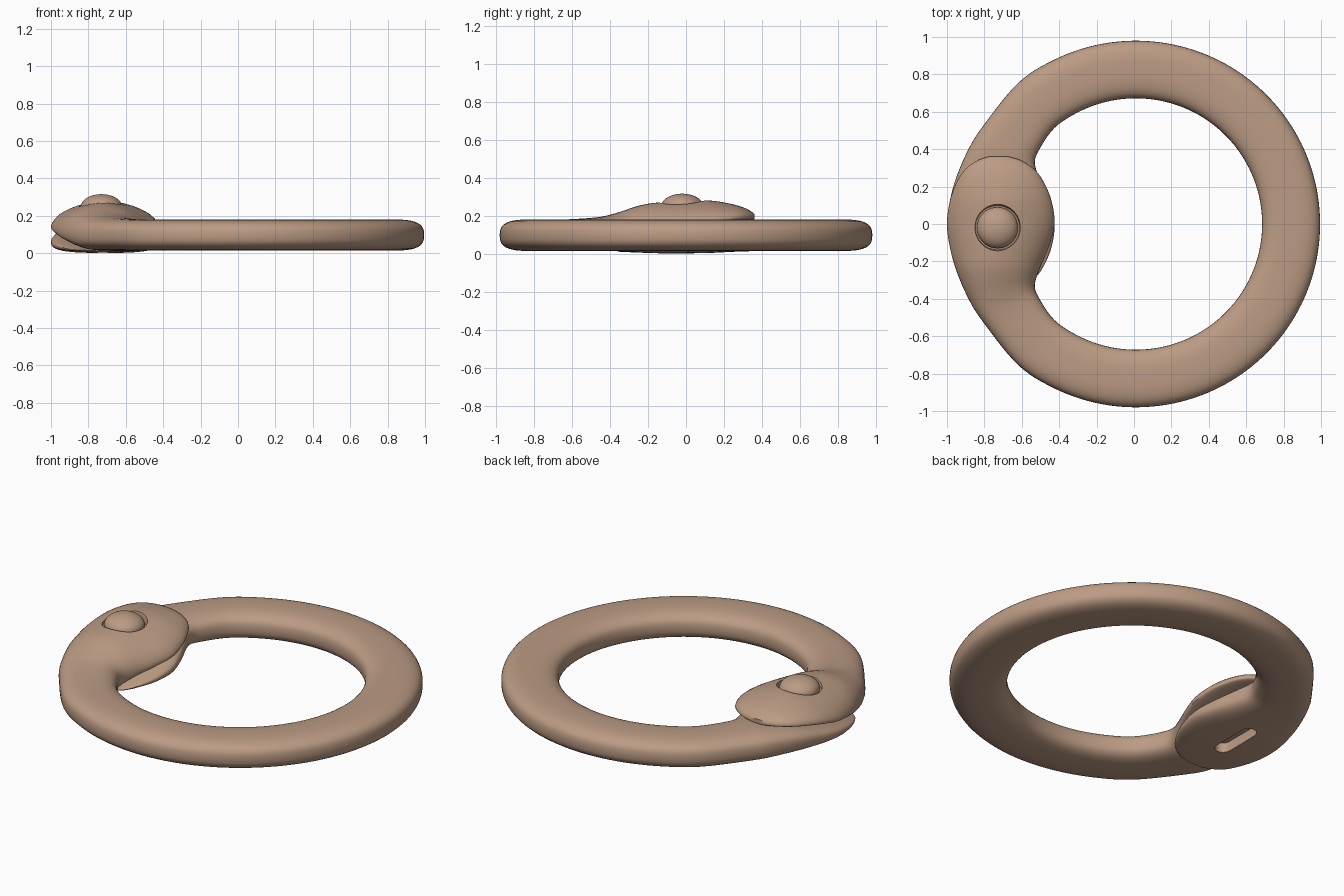
import bpy, bmesh, math
from mathutils import Matrix

if "Cube" in bpy.data.objects:
    bpy.data.objects.remove(bpy.data.objects["Cube"])

mat = bpy.data.materials.new("tan")
mat.diffuse_color = (0.50, 0.33, 0.23, 1)
mat.use_nodes = True
mat.node_tree.nodes["Principled BSDF"].inputs["Base Color"].default_value = mat.diffuse_color


def finish(bm, name):
    bmesh.ops.recalc_face_normals(bm, faces=bm.faces)
    me = bpy.data.meshes.new(name)
    bm.to_mesh(me)
    bm.free()
    ob = bpy.data.objects.new(name, me)
    bpy.context.collection.objects.link(ob)
    me.materials.append(mat)
    return ob


def smooth(ob, deg=40):
    bpy.ops.object.select_all(action='DESELECT')
    ob.select_set(True)
    bpy.context.view_layer.objects.active = ob
    bpy.ops.object.shade_smooth_by_angle(angle=math.radians(deg))


def cut(ob, cutter):
    m = ob.modifiers.new("cut", 'BOOLEAN')
    m.operation, m.object, m.solver = 'DIFFERENCE', cutter, 'EXACT'
    bpy.context.view_layer.objects.active = ob
    bpy.ops.object.modifier_apply(modifier=m.name)
    bpy.data.objects.remove(cutter)


def catmull(p0, p1, p2, p3, t):
    return [0.5 * (2*b + (c-a)*t + (2*a-5*b+4*c-d)*t*t + (3*b-a-3*c+d)*t**3)
            for a, b, c, d in zip(p0, p1, p2, p3)]


def section(s, n=40):
    # superellipse between outer and inner edge point, own exponent for the top half
    ox, oy, ix, iy, zb, ze, zt, nt = s
    pts = []
    for k in range(n):
        a = 2 * math.pi * k / n
        c, sn = math.cos(a), math.sin(a)
        e = nt if sn >= 0 else 2.8
        u = math.copysign(abs(c) ** (2 / e), c)
        w = abs(sn) ** (2 / e)
        z = ze + (zt - ze) * w if sn >= 0 else ze - (ze - zb) * w
        pts.append(((ox+ix)/2 + u*(ix-ox)/2, (oy+iy)/2 + u*(iy-oy)/2, z))
    return pts


# outline of the clasp: outer x,y  inner x,y
outline = [(-.81, -.52, -.505, -.40), (-.885, -.40, -.53, -.325), (-.95, -.25, -.50, -.23),
           (-.985, -.12, -.455, -.12), (-1, 0, -.425, 0), (-.985, .12, -.44, .12),
           (-.95, .22, -.48, .22), (-.90, .295, -.53, .29), (-.84, .338, -.60, .338),
           (-.78, .36, -.67, .36)]
# bottom, edge and top heights plus top exponent
upper = [(.015, .097, .192, 2.5), (.018, .10, .215, 2.2), (.052, .11, .255, 1.9),
         (.085, .125, .272, 1.7), (.114, .14, .277, 1.7), (.143, .165, .28, 1.7),
         (.163, .182, .266, 1.8), (.175, .19, .247, 2), (.179, .193, .226, 2), (.182, .193, .208, 2)]
lower = [(.015, .097, .18, 2.8), (.014, .097, .178, 2.8), (.010, .09, .163, 2.8),
         (.004, .075, .135, 2.8), (.002, .06, .106, 2.8), (.002, .045, .077, 2.8),
         (.005, .035, .05, 2.8), (.008, .022, .03, 2.5), (.010, .017, .022, 2.2), (.011, .014, .017, 2)]

head = [o + h for o, h in zip(outline, upper)]
plate = [(a, -b, c, -d) + h for (a, b, c, d), h in zip(outline, lower)]
ring = []
for i in range(21):
    a = math.radians(130 - 13 * i)
    c, s = math.cos(a), math.sin(a)
    ring.append((.01 + .985*c, .98*s, .01 + .675*c, .672*s, .015, .0975, .18, 2.8))
st = plate[::-1] + ring + head

# ring body with overlapping clasp ends
bm = bmesh.new()
rows = []
for i in range(len(st) - 1):
    q = [st[max(i-1, 0)], st[i], st[i+1], st[min(i+2, len(st)-1)]]
    for k in range(6):
        rows.append(catmull(*q, k / 6))
rows.append(st[-1])
loops = [[bm.verts.new(p) for p in section(r)] for r in rows]
for A, B in zip(loops, loops[1:]):
    for k in range(len(A)):
        j = (k + 1) % len(A)
        bm.faces.new((A[k], A[j], B[j], B[k]))
bm.faces.new(loops[0])
bm.faces.new(loops[-1][::-1])
body = finish(bm, "snake_ring")

# round socket around the stud
bm = bmesh.new()
bmesh.ops.create_cone(bm, cap_ends=True, segments=48, radius1=.118, radius2=.135, depth=.1,
                      matrix=Matrix.Translation((-.73, -.02, .287)))
cut(body, finish(bm, "socket_cutter"))

# long slot under the clasp
bm = bmesh.new()
vs = []
for k in range(24):
    a = 2 * math.pi * (k + .5) / 24
    y = .045 * math.sin(a)
    vs.append(bm.verts.new((-.72 + .045*math.cos(a), y + math.copysign(.105, y) - .01, -.05)))
f = bm.faces.new(vs)
ext = bmesh.ops.extrude_face_region(bm, geom=[f])
bmesh.ops.translate(bm, vec=(0, 0, .11), verts=[v for v in ext['geom'] if isinstance(v, bmesh.types.BMVert)])
cut(body, finish(bm, "slot_cutter"))
smooth(body)

# domed stud
bm = bmesh.new()
bmesh.ops.create_uvsphere(bm, u_segments=40, v_segments=20, radius=1,
                          matrix=Matrix.Translation((-.73, -.02, .25)) @ Matrix.Diagonal((.11, .11, .066, 1)))
smooth(finish(bm, "stud"))
